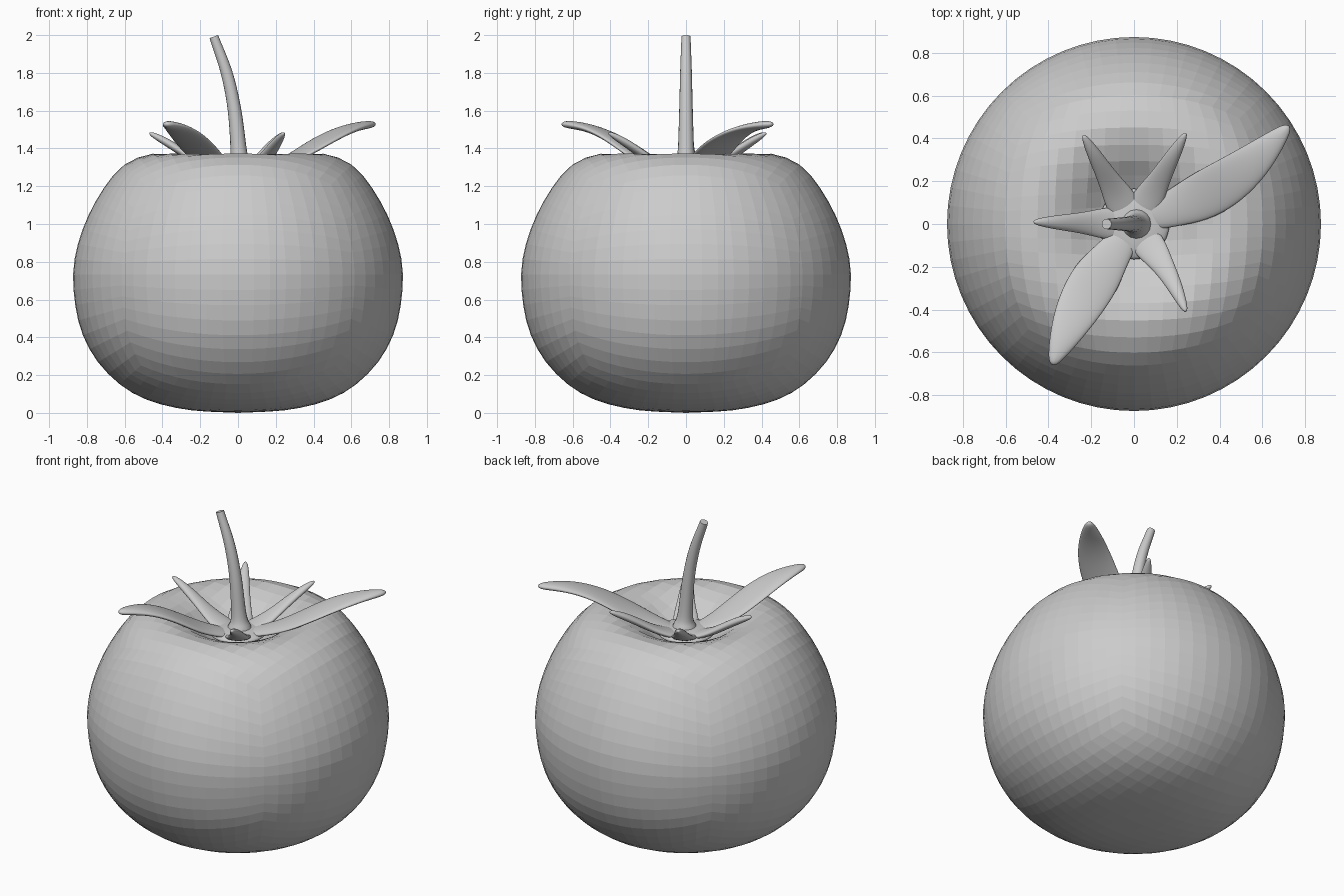
import bpy, bmesh, math
from mathutils import Vector

if "Cube" in bpy.data.objects:
    bpy.data.objects.remove(bpy.data.objects["Cube"])


def make_object(name, bm, smooth=False, subsurf=0):
    bmesh.ops.recalc_face_normals(bm, faces=bm.faces)
    mesh = bpy.data.meshes.new(name)
    bm.to_mesh(mesh)
    bm.free()
    for p in mesh.polygons:
        p.use_smooth = smooth
    ob = bpy.data.objects.new(name, mesh)
    bpy.context.collection.objects.link(ob)
    if subsurf:
        m = ob.modifiers.new("Subdivision", 'SUBSURF')
        m.levels = m.render_levels = subsurf
    return ob


def spline(pts, steps=12):
    """Catmull-Rom curve through the points."""
    pts = [Vector(p) for p in pts]
    ext = [2 * pts[0] - pts[1]] + pts + [2 * pts[-1] - pts[-2]]
    out = []
    for i in range(len(pts) - 1):
        a, b, c, d = ext[i:i + 4]
        for k in range(steps):
            t = k / steps
            out.append(0.5 * (2 * b + (c - a) * t + (2 * a - 5 * b + 4 * c - d) * t * t
                              + (3 * b - a - 3 * c + d) * t ** 3))
    return out + [pts[-1]]


def loft(bm, rings):
    """Skin between rings of points and cap both ends."""
    rows = [[bm.verts.new(p) for p in ring] for ring in rings]
    n = len(rows[0])
    for r0, r1 in zip(rows, rows[1:]):
        for i in range(n):
            j = (i + 1) % n
            bm.faces.new((r0[i], r0[j], r1[j], r1[i]))
    bm.faces.new(rows[0])
    bm.faces.new(rows[-1])


# Fruit body: gridded cube wrapped onto a dimpled profile
profile = spline([(0, 1.20), (.1, 1.21), (.2, 1.26), (.3, 1.33), (.42, 1.37), (.5, 1.362),
                  (.6, 1.315), (.69, 1.22), (.79, 1.05), (.855, .865), (.873, .69), (.84, .466),
                  (.757, .29), (.624, .15), (.47, .065), (.257, .015), (0, 0)])
lengths = [0.0]
for a, b in zip(profile, profile[1:]):
    lengths.append(lengths[-1] + (b - a).length)


def on_profile(f):
    s = f * lengths[-1]
    for i in range(len(profile) - 1):
        if s <= lengths[i + 1]:
            t = (s - lengths[i]) / (lengths[i + 1] - lengths[i])
            return profile[i].lerp(profile[i + 1], t)
    return profile[-1]


bm = bmesh.new()
bmesh.ops.create_cube(bm, size=2)
bmesh.ops.subdivide_edges(bm, edges=bm.edges[:], cuts=15, use_grid_fill=True)
for v in bm.verts:
    d = Vector([math.tan(c * math.pi / 4) for c in v.co]).normalized()
    r, z = on_profile(math.acos(max(-1, min(1, d.z))) / math.pi)
    ang = math.atan2(d.y, d.x)
    v.co = (r * math.cos(ang), r * math.sin(ang), z)
make_object("fruit_body", bm)


# Leaves: flattened tapering blades
def leaf(name, tip, heights, widths, bend=0.0):
    tip = Vector((tip[0], tip[1], 0))
    along = tip.normalized()
    side = Vector((-along.y, along.x, 0))
    n = len(widths)
    r0, r1 = 0.04, tip.length
    path = [along * (r0 + (r1 - r0) * i / (n - 1)) + side * bend * math.sin(math.pi * i / (n - 1))
            + Vector((0, 0, heights[i])) for i in range(n)]
    rings = []
    for i, (p, w) in enumerate(zip(path, widths)):
        t = (path[min(i + 1, n - 1)] - path[max(i - 1, 0)]).normalized()
        s = t.cross(Vector((0, 0, 1))).normalized()
        up = s.cross(t)
        th = min(w, 0.024)
        rings.append([p + s * w * math.cos(a) + up * th * math.sin(a)
                      for a in [k * math.pi / 4 for k in range(8)]])
    bm = bmesh.new()
    loft(bm, rings)
    make_object(name, bm, True, 2)


big_z = [1.255, 1.29, 1.35, 1.425, 1.485, 1.52, 1.53]
big_w = [.07, .09, .125, .125, .105, .07, .022]
leaf("large_leaf_right", (.73, .465), big_z, big_w, -.07)
leaf("large_leaf_front", (-.385, -.665), big_z, big_w, -.03)
small_z = [1.255, 1.28, 1.325, 1.385, 1.44, 1.485]
small_w = [.08, .085, .06, .045, .033, .012]
for i, (tip, bend) in enumerate([((-.475, .01), 0), ((-.24, .42), 0),
                                 ((.245, .43), 0), ((.245, -.415), .02)]):
    leaf(f"small_leaf_{i + 1}", tip, small_z, small_w, bend)

# Hub joining the leaves
bm = bmesh.new()
bmesh.ops.create_uvsphere(bm, u_segments=32, v_segments=16, radius=1)
for v in bm.verts:
    v.co = (v.co.x * .165, v.co.y * .165, v.co.z * .035 + 1.262)
make_object("leaf_hub", bm, True)

# Stem: curved and flared at the base
path = spline([(.01, 0, 1.26), (.01, 0, 1.30), (.005, 0, 1.37), (-.018, 0, 1.6),
               (-.06, 0, 1.8), (-.128, 0, 1.992)], 5)
radii = spline([(.085, 0), (.065, 0), (.045, 0), (.036, 0), (.031, 0), (.024, 0)], 5)
rings = []
for i, p in enumerate(path):
    t = (path[min(i + 1, len(path) - 1)] - path[max(i - 1, 0)]).normalized()
    s = Vector((0, 1, 0))
    u = s.cross(t)
    rings.append([p + radii[i].x * (u * math.cos(k * math.pi / 8) + s * math.sin(k * math.pi / 8))
                  for k in range(16)])
bm = bmesh.new()
loft(bm, rings)
stem = make_object("stem", bm)
bpy.context.view_layer.objects.active = stem
stem.select_set(True)
bpy.ops.object.shade_smooth_by_angle(angle=math.radians(40))
